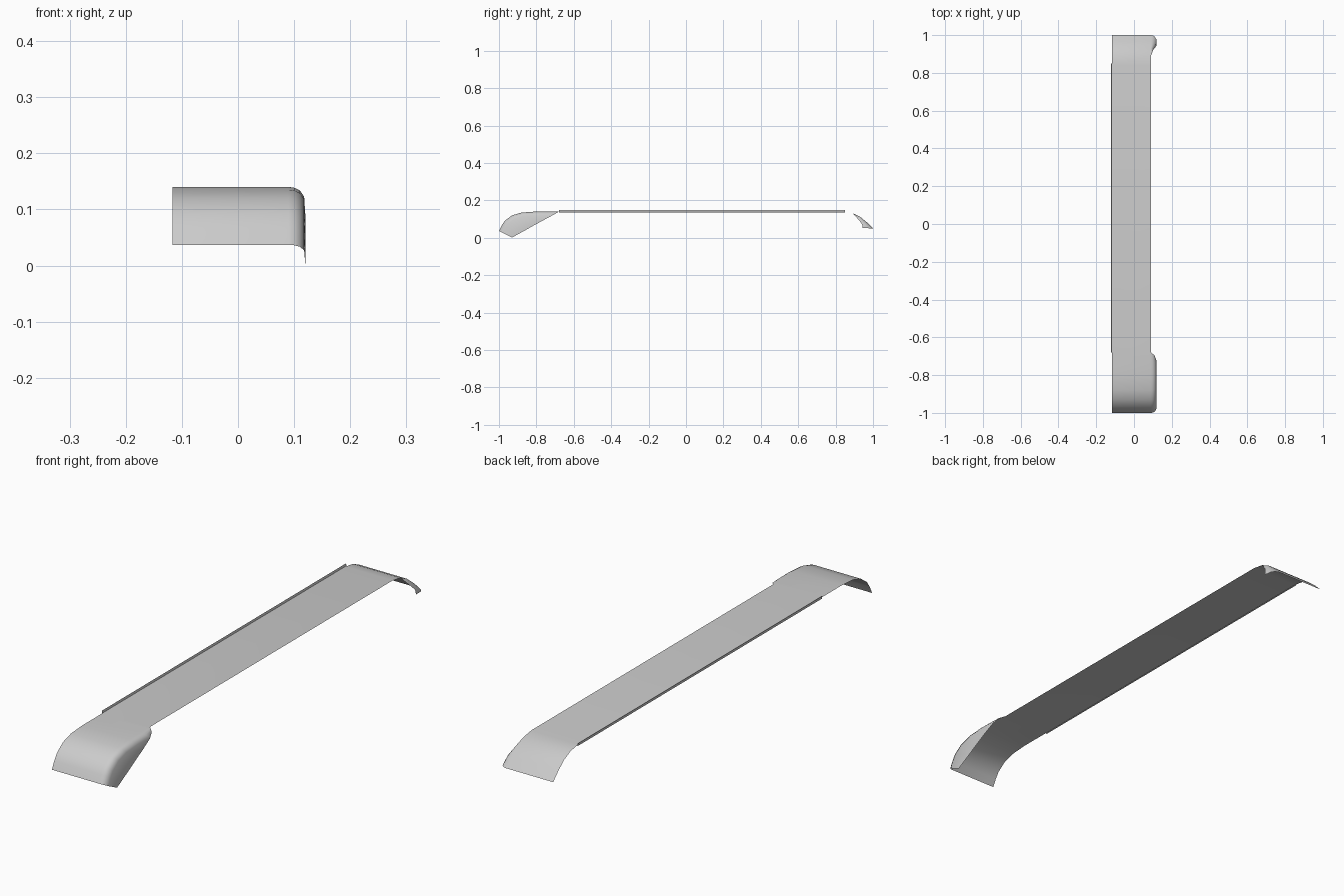
import bpy, bmesh
from mathutils import Vector

if "Cube" in bpy.data.objects:
    bpy.data.objects.remove(bpy.data.objects["Cube"])

LEFT, EDGE = -0.117, 0.09


def skin(name, rows, angle=0.9):
    """Bridge rows of points into one open sheet."""
    bm = bmesh.new()
    grid = [[bm.verts.new(p) for p in row] for row in rows]
    for a, b in zip(grid, grid[1:]):
        for j in range(len(a) - 1):
            bm.faces.new((a[j], a[j + 1], b[j + 1], b[j]))
    bmesh.ops.remove_doubles(bm, verts=bm.verts, dist=0.0003)
    mesh = bpy.data.meshes.new(name)
    bm.to_mesh(mesh)
    bm.free()
    ob = bpy.data.objects.new(name, mesh)
    bpy.context.collection.objects.link(ob)
    bpy.context.view_layer.objects.active = ob
    ob.select_set(True)
    bpy.ops.object.shade_smooth_by_angle(angle=angle)
    ob.select_set(False)
    return ob


def section(top, low, x_max):
    """Flat strip across, then a rounded corner into a side skirt ending at low."""
    top, low = Vector(top), Vector(low)
    full = (low - top).length
    d = (low - top).normalized() if full > 0 else Vector((0, 0))
    row = [(LEFT, *top), (EDGE, *top)]
    for fx, depth, share in ((0.35, 0.002, 0.08), (0.68, 0.008, 0.3),
                             (0.93, 0.022, 0.65), (1, 9, 1)):
        p = top + d * min(depth, full * share)
        row.append((EDGE + (x_max - EDGE) * fx, *p))
    return row


# Side stations: (y, z) of the top, (y, z) of the skirt's lower edge, skirt x
stations = [
    ((-1.0, .037), (-.93, .002), .12),
    ((-.985, .067), (-.915, .010), .12),
    ((-.968, .092), (-.90, .018), .12),
    ((-.93, .120), (-.86, .040), .12),
    ((-.88, .135), (-.82, .063), .12),
    ((-.81, .140), (-.77, .090), .12),
    ((-.74, .140), (-.72, .117), .118),
    ((-.70, .140), (-.695, .131), .108),
    ((-.68, .140), (-.68, .140), EDGE),
    ((.84, .140), (.84, .140), EDGE),
    ((.89, .132), (.89, .132), EDGE),
    ((.93, .113), (.922, .098), .102),
    ((.965, .085), (.942, .072), .118),
    ((1.0, .050), (.945, .053), .12),
]
skin("trim_panel", [section(*s) for s in stations])

# Thin raised lip along the left edge
lip = ((LEFT, .139), (-.119, .139), (-.121, .148), (-.120, .137), (LEFT, .136))
skin("edge_lip", [[(x, y, z) for x, z in lip] for y in (-.68, .85)], 0.4)
